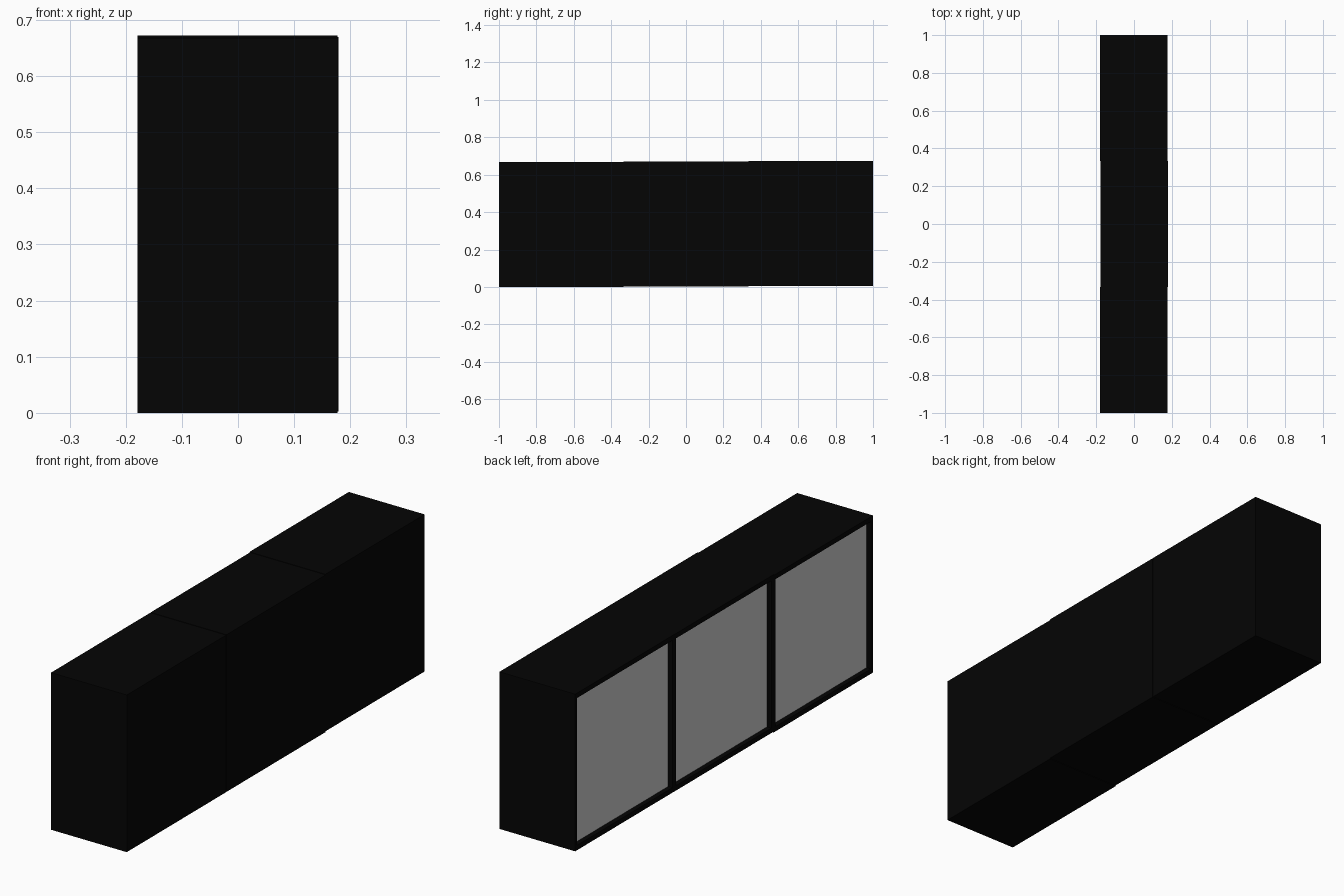
import bpy, bmesh
from mathutils import Vector

if "Cube" in bpy.data.objects:
    bpy.data.objects.remove(bpy.data.objects["Cube"])


def material(name, rgb):
    m = bpy.data.materials.new(name)
    m.diffuse_color = (*rgb, 1)
    m.use_nodes = True
    m.node_tree.nodes["Principled BSDF"].inputs["Base Color"].default_value = m.diffuse_color
    return m


BLACK = material("black casing", (0.0015, 0.0015, 0.0015))
GREY = material("grey screen", (0.6, 0.6, 0.6))

DEPTH, WIDTH, HEIGHT = 0.356, 2 / 3, 0.668
FRAME, FRAME_Z, RECESS = 0.013, 0.021, 0.02


def cabinet(name, x, y, z):
    """Box casing with a framed, recessed grey panel on its -x side."""
    bm = bmesh.new()
    bmesh.ops.create_cube(bm, size=1)
    bmesh.ops.scale(bm, vec=(DEPTH, WIDTH, HEIGHT), verts=bm.verts)
    bm.normal_update()
    panel = min(bm.faces, key=lambda f: f.normal.x)
    # rim of the frame, a little taller at top and bottom
    bmesh.ops.inset_region(bm, faces=[panel], thickness=FRAME, use_even_offset=True)
    k = (HEIGHT - 2 * FRAME_Z) / (HEIGHT - 2 * FRAME)
    bmesh.ops.scale(bm, vec=(1, 1, k), verts=panel.verts)
    # recess the panel with straight walls
    res = bmesh.ops.extrude_discrete_faces(bm, faces=[panel])
    panel = res["faces"][0]
    bmesh.ops.translate(bm, vec=Vector((RECESS, 0, 0)), verts=panel.verts)
    panel.material_index = 1
    bmesh.ops.recalc_face_normals(bm, faces=bm.faces)
    me = bpy.data.meshes.new(name)
    bm.to_mesh(me)
    bm.free()
    me.materials.append(BLACK)
    me.materials.append(GREY)
    ob = bpy.data.objects.new(name, me)
    ob.location = (x, y, z + HEIGHT / 2)
    bpy.context.collection.objects.link(ob)


# three cabinets side by side, very slightly misaligned
cabinet("front_cabinet", -0.001, -WIDTH, 0.0)
cabinet("middle_cabinet", 0.001, 0.0, 0.002)
cabinet("back_cabinet", -0.001, WIDTH, 0.004)
